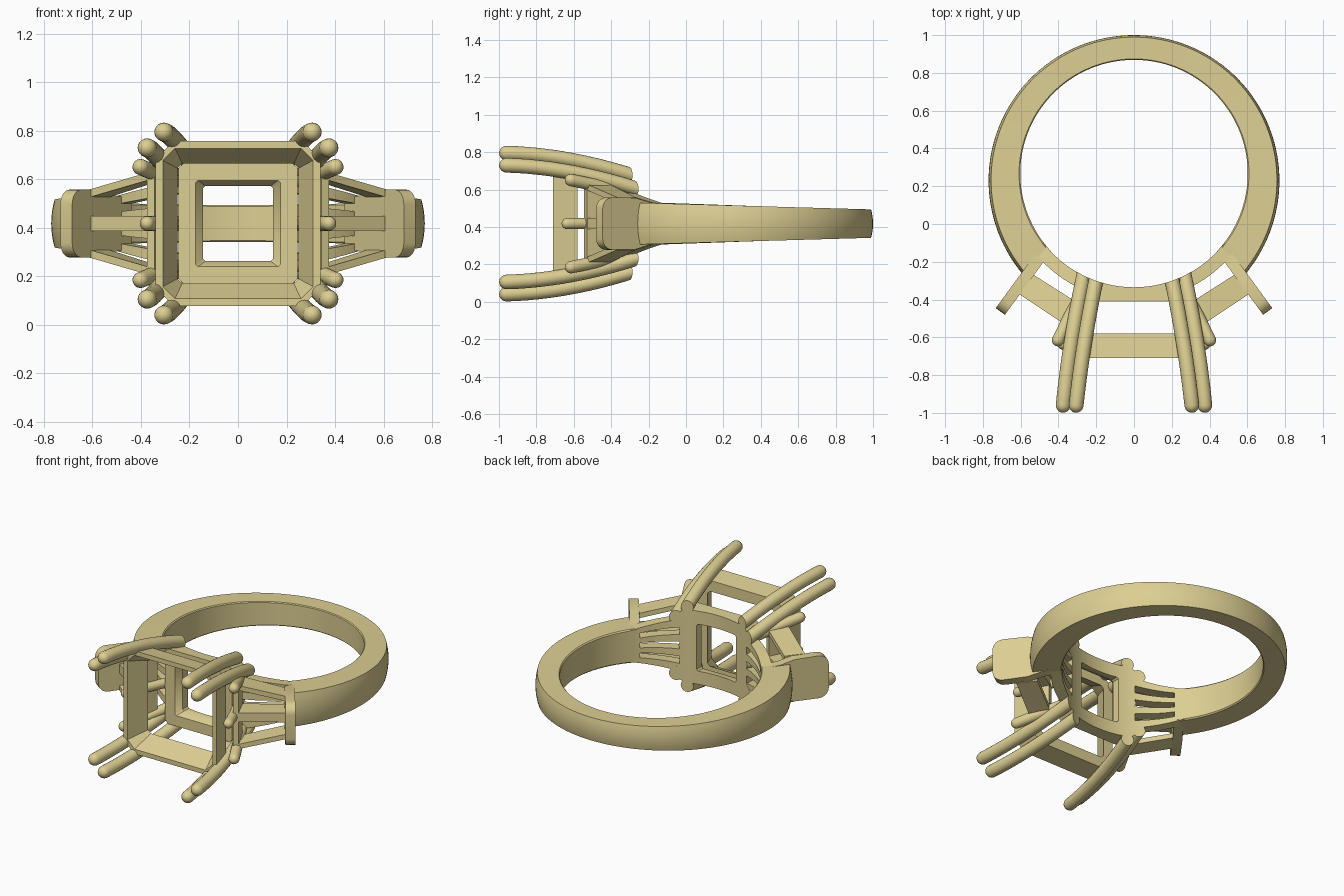
import bpy, bmesh
from math import sin, cos, pi, radians, sqrt
from mathutils import Vector as V

if "Cube" in bpy.data.objects:
    bpy.data.objects.remove(bpy.data.objects["Cube"])

ZC = 0.418                 # mid plane of the ring
CI, RI = 0.267, 0.602      # finger hole centre (y) and radius
CO, RO = 0.23, 0.77        # outer circle centre (y) and radius

gold = bpy.data.materials.new("gold")
gold.diffuse_color = (0.72, 0.62, 0.29, 1)
gold.use_nodes = True
gold.node_tree.nodes["Principled BSDF"].inputs["Base Color"].default_value = gold.diffuse_color
cutter = None


def loft(name, rings, mirror="", cut=False, closed=False):
    """Skin a list of rings, trim by the finger hole, mirror about x / mid plane."""
    bm = bmesh.new()
    vs = [[bm.verts.new(p) for p in r] for r in rings]
    n, m = len(vs[0]), len(vs)
    for i in range(m if closed else m - 1):
        a, b = vs[i], vs[(i + 1) % m]
        for j in range(n):
            k = (j + 1) % n
            bm.faces.new((a[j], a[k], b[k], b[j]))
    if not closed:
        bm.faces.new(vs[0])
        bm.faces.new(vs[-1])
    bmesh.ops.recalc_face_normals(bm, faces=bm.faces)
    me = bpy.data.meshes.new(name)
    bm.to_mesh(me)
    bm.free()
    me.materials.append(gold)
    ob = bpy.data.objects.new(name, me)
    bpy.context.collection.objects.link(ob)
    ob.location.z = ZC
    bpy.context.view_layer.update()
    bpy.ops.object.select_all(action="DESELECT")
    ob.select_set(True)
    bpy.context.view_layer.objects.active = ob
    if cut:
        mod = ob.modifiers.new("finger_hole", "BOOLEAN")
        mod.operation, mod.object, mod.solver = "DIFFERENCE", cutter, "EXACT"
        bpy.ops.object.modifier_apply(modifier=mod.name)
    if mirror:
        mod = ob.modifiers.new("mirror", "MIRROR")
        mod.use_axis = ("x" in mirror, False, "z" in mirror)
        mod.use_mirror_merge = False
        bpy.ops.object.modifier_apply(modifier=mod.name)
    bpy.ops.object.shade_smooth_by_angle(angle=radians(35))
    return ob


def prong(name, p0, p1, p2, r, mirror):
    """Round wire curving through three points, with a domed tip at p2."""
    p0, p1, p2 = V(p0), V(p1), V(p2)
    ctrl = 2 * p1 - (p0 + p2) / 2
    steps = []
    for i in range(13):
        t = i / 12
        p = p0 * (1 - t) ** 2 + ctrl * 2 * t * (1 - t) + p2 * t * t
        d = ((ctrl - p0) * (1 - t) + (p2 - ctrl) * t).normalized()
        steps.append((p, d, r))
    for a in (20, 40, 60, 75, 86):
        a = radians(a)
        steps.append((p2 + d * r * sin(a), d, r * cos(a)))
    rings = []
    for p, d, rr in steps:
        u = d.cross(V((0, 0, 1))).normalized()
        w = d.cross(u)
        rings.append([p + rr * (u * cos(2 * pi * k / 20) + w * sin(2 * pi * k / 20)) for k in range(20)])
    return loft(name, rings, mirror, cut=True)


def frame(name, profile, cut=False):
    """Rectangular frame with chamfered corners; profile = (half x, half z, y, chamfer)."""
    rings = []
    for x, z, y, c in profile:
        rings.append([(x, y, z - c), (x - c, y, z), (c - x, y, z), (-x, y, z - c),
                      (-x, y, c - z), (c - x, y, -z), (x - c, y, -z), (x, y, c - z)])
    return loft(name, rings, cut=cut, closed=True)


def bar(name, a, b, w, mirror):
    """Bar from a to b; a, b = two xy edge points and a z; w = z thickness."""
    rings = [[(*p, z + w / 2), (*q, z + w / 2), (*q, z - w / 2), (*p, z - w / 2)] for p, q, z in (a, b)]
    return loft(name, rings, mirror, cut=True)


# finger hole cutter
cutter = loft("finger_hole_cutter", [[(RI * cos(2 * pi * k / 160), CI + RI * sin(2 * pi * k / 160), z)
                                      for k in range(160)] for z in (-1, 1)])
cutter.hide_render = True

# shank: tapering band with a crowned outer face
rings = []
for i in range(97):
    t = radians(50 + 260 * i / 96)
    s, c = sin(t), -cos(t)
    h = 0.076 + (1 - (CO + RO * c)) * 0.028
    sec = [(0, -h * 0.93), (0, h * 0.93), (0.04, h), (0.92, h)]
    ring = []
    for f, z in sec + [(1 - 0.08 * (k / 4) ** 2, h * k / 4) for k in (3, 2, 1, 0, -1, -2, -3)] + [(0.92, -h), (0.04, -h)]:
        pi_, po = V((RI * s, CI + RI * c, z)), V((RO * s, CO + RO * c, z))
        ring.append(pi_.lerp(po, f))
    rings.append(ring)
loft("shank", rings)

# rounded end plates between shank and side settings
d = V((0.59, -0.807, 0))
nrm = V((0.807, 0.59, 0))
half = [(-0.03, 0.104), (0.12, 0.115), (0.21, 0.138)]
half += [(0.36 + 0.065 * sin(a), 0.08 + 0.06 * cos(a)) for a in [radians(15 * k) for k in range(7)]]
outline = half + [(s, -z) for s, z in reversed(half)]
loft("end_plate", [[V((0.457, -0.12, z)) + d * s + nrm * o for s, z in outline] for o in (-0.03, 0.03)],
     "x", cut=True)

# slatted inner rail of each side setting, following the finger hole
for name, lo, hi in (("inner_rail_edge", 0.70, 1.0), ("inner_rail_slat", 0.14, 0.42)):
    rings = []
    for i in range(13):
        t = radians(21 + 31 * i / 12)
        h = 0.178 - 0.074 * i / 12
        rings.append([(r * sin(t), CI - r * cos(t), h * f)
                      for r, f in ((RI + 0.001, lo), (RI + 0.001, hi), (RI + 0.07, hi), (RI + 0.07, lo))])
    loft(name, rings, "xz")

# upper rails of the side settings
bar("side_rail", ((0.53, -0.27), (0.61, -0.37), 0.125), ((0.31, -0.41), (0.37, -0.53), 0.195), 0.032, "xz")
bar("side_centre_rail", ((0.53, -0.27), (0.61, -0.37), 0), ((0.31, -0.41), (0.37, -0.53), 0), 0.06, "x")
loft("side_cross_rail", [[(0.32, -0.41, z), (0.375, -0.53, z), (0.345, -0.545, z), (0.29, -0.425, z)]
                         for z in (-0.205, 0.205)], "x")

# side prongs
prong("side_corner_prong", (0.215, -0.24, 0.15), (0.325, -0.46, 0.2), (0.402, -0.615, 0.233), 0.033, "xz")
prong("side_centre_prong", (0.2, -0.25, 0), (0.3, -0.45, 0), (0.375, -0.635, 0), 0.03, "x")

# centre setting: base plate with window, and bevelled upper frame
frame("base_plate", [(0.245, 0.248, -0.41, 0.02), (0.175, 0.178, -0.41, 0.01), (0.145, 0.155, -0.37, 0.01),
                     (0.145, 0.155, -0.22, 0.01), (0.245, 0.235, -0.22, 0.02)], cut=True)
frame("centre_frame", [(0.34, 0.34, -0.71, 0.075), (0.31, 0.31, -0.71, 0.05),
                       (0.25, 0.248, -0.58, 0.02), (0.318, 0.32, -0.58, 0.065)])

# paired main prongs at each corner
prong("main_prong_side", (0.255, -0.22, 0.172), (0.328, -0.6, 0.272), (0.375, -0.96, 0.312), 0.039, "xz")
prong("main_prong_top", (0.185, -0.22, 0.235), (0.257, -0.6, 0.337), (0.306, -0.96, 0.377), 0.039, "xz")

bpy.data.objects.remove(cutter)
